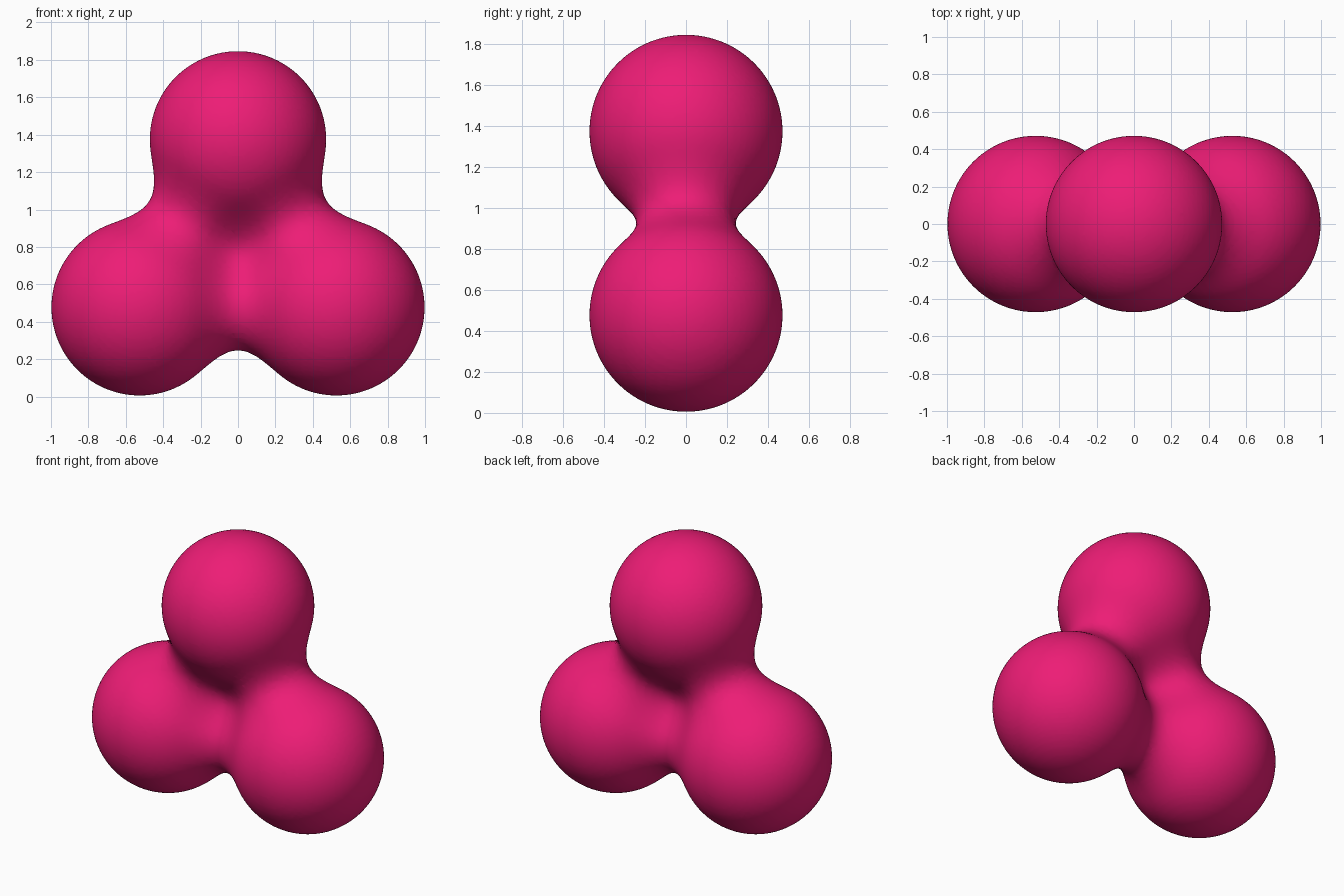
import bpy

if "Cube" in bpy.data.objects:
    bpy.data.objects.remove(bpy.data.objects["Cube"])

# Three blended blobs as one metaball surface
data = bpy.data.metaballs.new("blob_field")
data.resolution = 0.025
data.render_resolution = 0.025
data.threshold = 0.69
field = bpy.data.objects.new("blob_field", data)
bpy.context.collection.objects.link(field)
for x, z in ((-0.526, 0.477), (0.526, 0.477), (0, 1.375)):
    ball = data.elements.new(type='BALL')
    ball.co = (x, 0, z)
    ball.radius = 0.8626
    ball.stiffness = 2.0

# Turn the blended surface into a smooth mesh
bpy.context.view_layer.update()
bpy.context.view_layer.objects.active = field
field.select_set(True)
bpy.ops.object.convert(target='MESH')
blob = bpy.context.view_layer.objects.active
blob.name = "three_lobed_blob"
for poly in blob.data.polygons:
    poly.use_smooth = True

# Pink colour
pink = bpy.data.materials.new("pink")
pink.diffuse_color = (0.85, 0.012, 0.18, 1)
pink.use_nodes = True
pink.node_tree.nodes["Principled BSDF"].inputs["Base Color"].default_value = pink.diffuse_color
blob.data.materials.clear()
blob.data.materials.append(pink)
